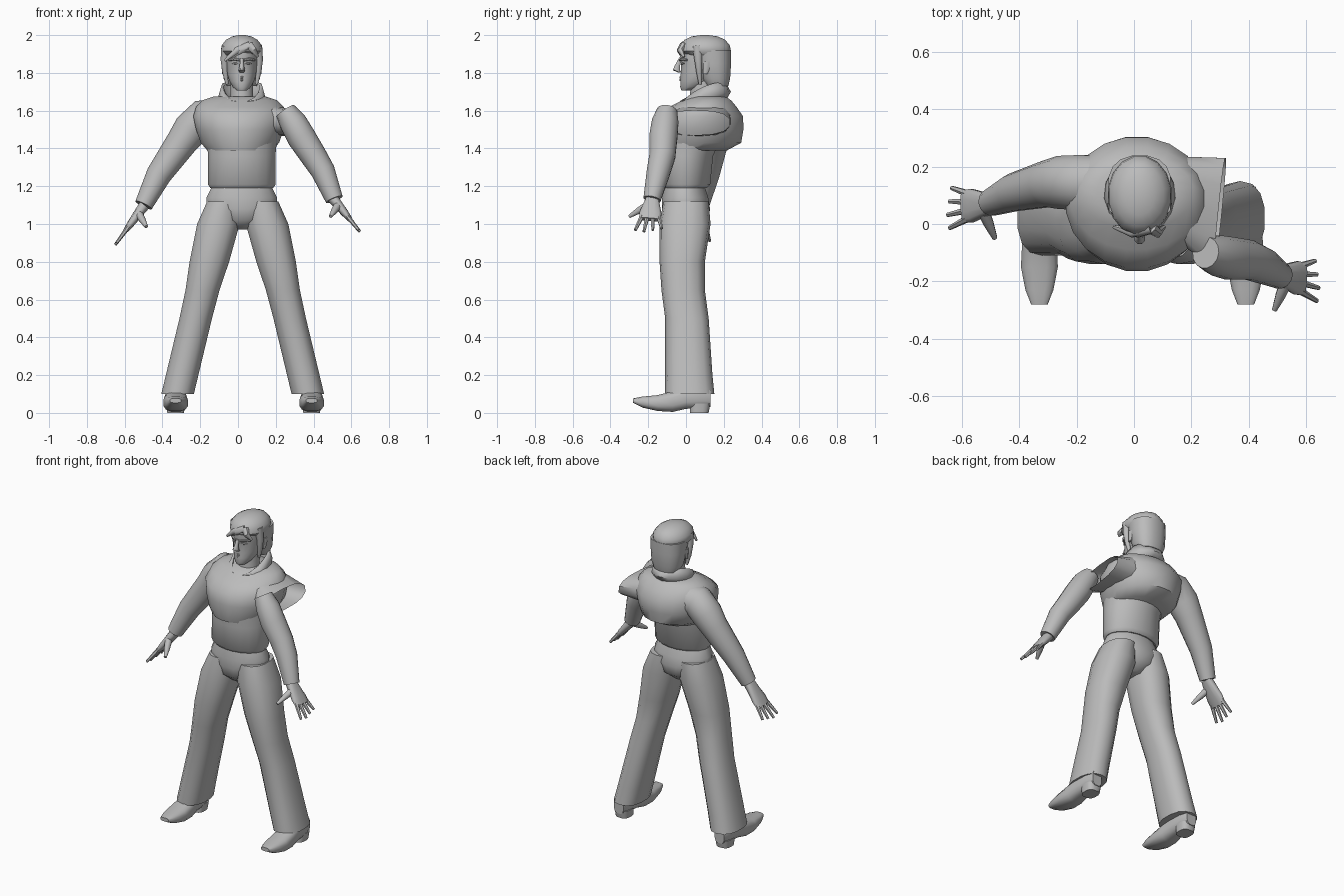
import bpy, bmesh
from math import sin, cos, pi, radians, copysign
from mathutils import Vector

cube = bpy.data.objects.get("Cube")
if cube:
    bpy.data.objects.remove(cube)

colour = (.5, .5, .5, 1)
grey = bpy.data.materials.new("plain_grey")
grey.use_nodes = True
grey.diffuse_color = colour
grey.node_tree.nodes["Principled BSDF"].inputs["Base Color"].default_value = colour

X, Y, Z = Vector((1, 0, 0)), Vector((0, 1, 0)), Vector((0, 0, 1))
MID = .02  # the figure leans slightly to its left
SIDES = (("left", 1), ("right", -1))


def finish(name, bm):
    bmesh.ops.recalc_face_normals(bm, faces=bm.faces)
    mesh = bpy.data.meshes.new(name)
    bm.to_mesh(mesh)
    bm.free()
    mesh.materials.append(grey)
    part = bpy.data.objects.new(name, mesh)
    bpy.context.collection.objects.link(part)
    bpy.ops.object.select_all(action="DESELECT")
    part.select_set(True)
    bpy.context.view_layer.objects.active = part
    bpy.ops.object.shade_smooth_by_angle(angle=radians(45))
    return part


def bridge(bm, rows, closed):
    """Join neighbouring rows of vertices with quads."""
    for low, high in zip(rows, rows[1:]):
        count = len(low)
        for k in range(count if closed else count - 1):
            n = (k + 1) % count
            bm.faces.new((low[k], low[n], high[n], high[k]))


def sweep(name, rings, sides=12, side=Y, axis=None, power=1, caps=True):
    """Skin rings (centre, radius along side, other radius) along a path."""
    bm = bmesh.new()
    centres = [Vector(ring[0]) for ring in rings]
    last = len(rings) - 1
    rows = []
    for i, (centre, wide, deep) in enumerate(rings):
        along = axis or (centres[min(i + 1, last)] - centres[max(i - 1, 0)]).normalized()
        across = (side - along * side.dot(along)).normalized()
        normal = along.cross(across)
        row = []
        for k in range(sides):
            angle = 2 * pi * (k + .5) / sides
            c, s = (copysign(abs(f) ** power, f) for f in (cos(angle), sin(angle)))
            row.append(bm.verts.new(centres[i] + across * c * wide + normal * s * deep))
        rows.append(row)
    bridge(bm, rows, True)
    if caps:
        bm.faces.new(rows[0])
        bm.faces.new(rows[-1])
    return finish(name, bm)


def stack(name, layers, x=MID, sides=16, power=1):
    """Level rings from the ground up: (height, half width, front y, back y)."""
    rings = [((x, (front + back) / 2, z), wide, (back - front) / 2)
             for z, wide, front, back in layers]
    return sweep(name, rings, sides, side=X, axis=Z, power=power)


def limb(name, knots, sides=8, side=Y):
    """A round tube through (x, y, z, radius) knots."""
    return sweep(name, [(knot[:3], knot[3], knot[3]) for knot in knots], sides, side)


# Trousers: seat and waistband
stack("trouser_seat", [(.97, .04, -.06, .06), (1.02, .14, -.12, .12), (1.08, .19, -.13, .13),
                       (1.14, .19, -.13, .12), (1.2, .16, -.12, .1)])

for label, s in SIDES:
    # Trouser legs lean outward; half width narrows from thigh to shin
    rings = []
    for z, wide, front, back in ((.1, .088, -.11, .15), (.2, .088, -.11, .14), (.5, .088, -.11, .12),
                                 (.65, .092, -.13, .1), (.8, .107, -.14, .1),
                                 (1, .115, -.14, .13), (1.12, .09, -.12, .12)):
        spread = .1 + (1.12 - z) * .24
        rings.append(((.025 + s * spread, (front + back) / 2, z), wide, (back - front) / 2))
    sweep(label + "_trouser_leg", rings, 14, side=X, axis=Z, power=.85)

    # Shoes run from pointed toe to heel
    x = .03 + s * .36
    sweep(label + "_shoe", [((x, y, z), wide, tall) for y, z, wide, tall in (
        (-.28, .065, .03, .012), (-.23, .057, .05, .03), (-.15, .052, .066, .043),
        (-.07, .06, .062, .056), (0, .08, .055, .06), (.08, .085, .052, .06), (.13, .08, .035, .05))],
        side=X, axis=Y, power=.7)
    stack(label + "_shoe_heel", [(0, .045, .02, .12), (.05, .05, .02, .13)], x, power=.7)

# Jacket: fitted lower part and overhanging upper part
stack("jacket_lower", [(1.19, .168, -.12, .11), (1.21, .182, -.14, .13), (1.36, .18, -.145, .145),
                       (1.46, .19, -.15, .19)], sides=20)
stack("jacket_upper", [(1.39, .175, -.155, .22), (1.43, .21, -.165, .295), (1.5, .235, -.167, .307),
                       (1.57, .25, -.155, .305), (1.62, .235, -.09, .27), (1.655, .2, -.02, .24),
                       (1.675, .14, .01, .21)], x=.01, sides=20)

# Right sleeve hangs from a rounded shoulder
limb("right_sleeve", [(-.1, .14, 1.56, .1), (-.19, .145, 1.56, .098), (-.25, .145, 1.5, .095),
                      (-.3, .14, 1.43, .083), (-.42, .11, 1.26, .067), (-.5, .075, 1.1, .048)], 14)

# Left shoulder cap flares into a wide stretched opening, higher in front
sweep("left_shoulder_cap", [((.1 + f * .2, .11 - f * .07, 1.56 - f * .025), .13 + f * .065, .1 - f * .035)
                            for f in (0, .5, 1)], 14, axis=X - Y * .1 + Z * .1, power=.8, caps=False)
limb("left_sleeve", [(.25, -.1, 1.6, .055), (.29, -.11, 1.54, .072), (.335, -.12, 1.46, .076),
                     (.4, -.125, 1.36, .07), (.45, -.145, 1.28, .064), (.51, -.18, 1.13, .047)], 14)


# Hands: flat palm, four spread fingers and a thumb
def hand(label, wrist, tip, thumb):
    wrist, tip, thumb = Vector(wrist), Vector(tip), Vector(thumb)

    def reach(f, shift=0):
        return wrist.lerp(tip, f) + Y * shift

    sweep(label + "_palm", [(reach(-.1), .033, .03), (reach(.4), .06, .02),
                            (reach(.6), .058, .014)], power=.8)
    for i, finger in enumerate(("index", "middle", "ring", "little")):
        shift = (i - 1.5) * .029
        limb(f"{label}_{finger}_finger", [(*reach(.5, shift), .013),
                                          (*reach(1 - .05 * abs(i - 1), shift * 1.6), .008)], 6)
    root = reach(.12, -MID)
    limb(label + "_thumb", [(*root, .022), (*root.lerp(thumb, .5), .018), (*thumb, .009)], side=X)


hand("left", (.515, -.18, 1.12), (.645, -.2, .96), (.49, -.3, 1.04))
hand("right", (-.51, .07, 1.08), (-.65, .055, .89), (-.485, -.05, .985))

# Neck and open upturned collar, tallest at the back
stack("neck", [(1.58, .075, .01, .17), (1.68, .06, .02, .15), (1.77, .06, .025, .155)])
bm = bmesh.new()
rows = []
steps = 14
for i in range(steps + 1):
    angle = radians(15 + 330 * i / steps)
    x, y = sin(angle), -cos(angle)
    rise = (1 + y) * .025
    rows.append([bm.verts.new((MID + x * radius, .1 + y * radius * 1.1, z + rise))
                 for radius, z in ((.1, 1.6), (.125, 1.65), (.11, 1.63 + rise + abs(x) * .05))])
bridge(bm, rows, False)
collar = finish("collar", bm)
collar.modifiers.new("thickness", "SOLIDIFY").thickness = .015

# Head
stack("face", [(1.708, .028, -.025, .035), (1.725, .048, -.032, .09), (1.755, .066, -.03, .14),
               (1.79, .077, -.03, .17), (1.855, .083, -.027, .18), (1.88, .084, -.036, .19),
               (1.94, .08, -.027, .19)])
stack("nose", [(1.803, .014, -.045, -.02), (1.815, .019, -.072, -.03), (1.84, .012, -.06, -.03),
               (1.875, .01, -.04, -.02)], sides=8)
for label, z in (("upper_lip", 1.776), ("lower_lip", 1.762)):
    limb(label, [(MID + s * .026, -.012 - (s == 0) * .017, z, .004 + (s == 0) * .003)
                 for s in (-1, 0, 1)], 6)

for label, s in SIDES:
    def place(out, y, z, radius):
        return MID + s * out, y, z, radius

    limb(label + "_brow", [place(.012, -.032, 1.868, .007), place(.04, -.022, 1.874, .008),
                           place(.068, .005, 1.868, .006)], 6)
    limb(label + "_eye", [place(.018, -.022, 1.85, .002), place(.035, -.021, 1.85, .006),
                          place(.052, -.008, 1.85, .002)], 6)
    stack(label + "_ear", [(1.795, .008, .09, .115), (1.83, .012, .09, .13), (1.86, .012, .09, .135)],
          MID + s * .096, sides=8)
    # Hair hanging in front of the ears
    limb(label + "_side_lock", [place(.08, .06, 1.94, .03), place(.092, .065, 1.87, .022),
                                place(.088, .07, 1.8, .016), place(.078, .075, 1.74, .008)])

# Hair: back, crown, then a swept fringe
stack("hair_back", [(1.73, .08, .105, .225), (1.77, .098, .075, .235), (1.85, .106, .05, .24),
                    (1.92, .11, .04, .24)], power=.85)
stack("hair_crown", [(1.895, .1, -.015, .235), (1.915, .113, -.04, .24), (1.945, .109, -.035, .235),
                     (1.975, .085, -.01, .21), (1.993, .052, .03, .17), (2, .018, .08, .12)])
for label, x, z in (("right", -.07, 1.865), ("middle", -.03, 1.88), ("left", .105, 1.885)):
    limb(label + "_fringe", [(.06, -.012, 1.945, .023), (.03 + x / 2, -.03, 1.92, .018),
                             (x, -.01, z, .007)])
